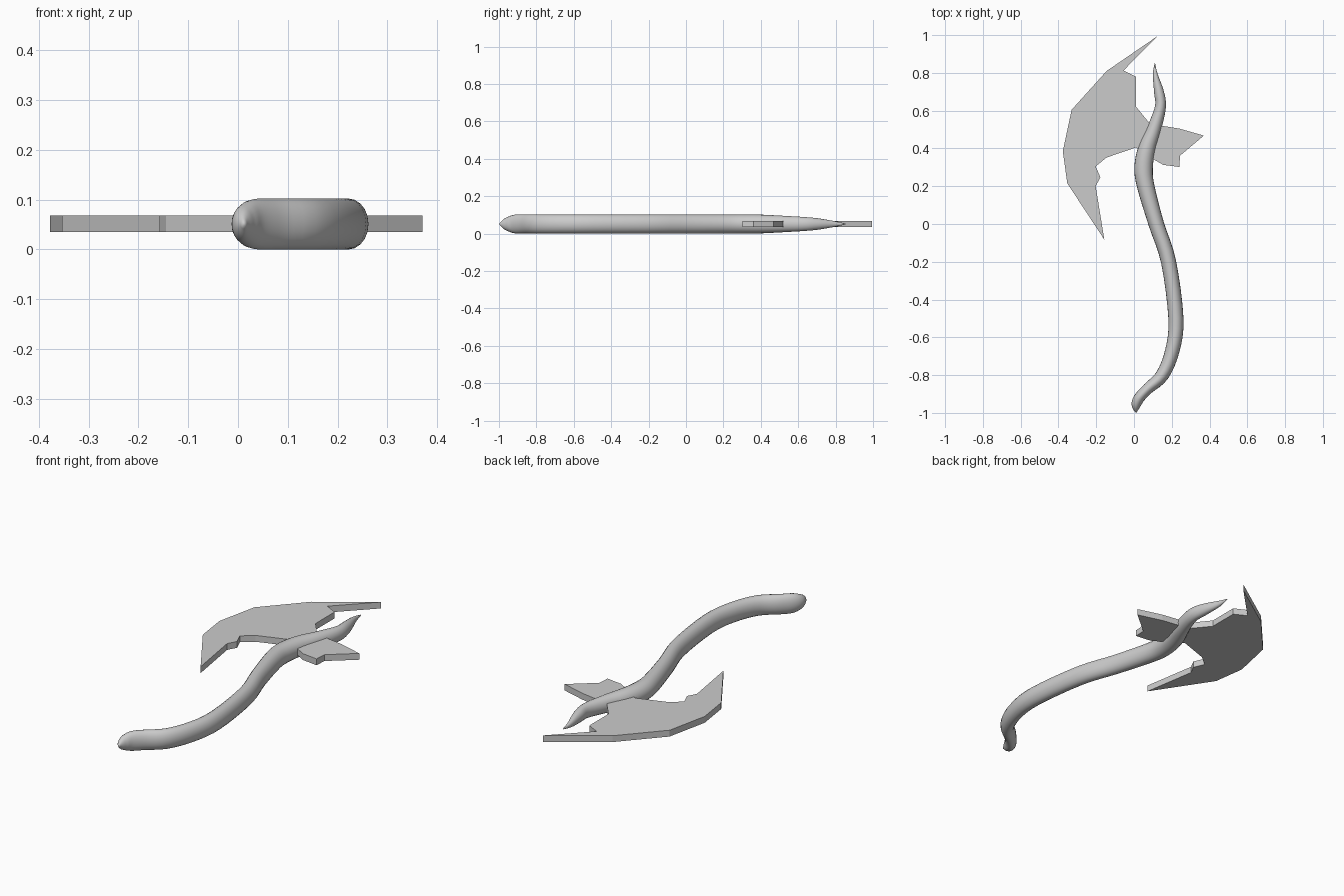
import bpy
import bmesh
import math
from mathutils import Vector

cube = bpy.data.objects.get("Cube")
if cube:
    bpy.data.objects.remove(cube, do_unlink=True)

grey = bpy.data.materials.new("plain grey")
grey.use_nodes = True
colour = (0.6, 0.6, 0.6, 1)
grey.diffuse_color = colour
grey.node_tree.nodes["Principled BSDF"].inputs["Base Color"].default_value = colour

MID_Z = 0.051
SIDES = 20
STEPS = 4


def finish(bm, name):
    bmesh.ops.recalc_face_normals(bm, faces=bm.faces)
    mesh = bpy.data.meshes.new(name)
    bm.to_mesh(mesh)
    bm.free()
    mesh.materials.append(grey)
    obj = bpy.data.objects.new(name, mesh)
    bpy.context.collection.objects.link(obj)
    return obj


def spline(a, b, c, d, t):
    """Smooth curve between b and c."""
    return 0.5 * (2 * b + (c - a) * t + (2 * a - 5 * b + 4 * c - d) * t * t
                  + (3 * b - a - 3 * c + d) * t ** 3)


# Curved handle: centre x, centre y, half width, half height
path = [Vector(p) for p in (
    (0.012, -0.998, 0.003, 0.004), (0.010, -0.975, 0.018, 0.026),
    (0.014, -0.948, 0.027, 0.040), (0.032, -0.915, 0.029, 0.050),
    (0.075, -0.870, 0.030, 0.051), (0.150, -0.800, 0.035, 0.051),
    (0.203, -0.670, 0.038, 0.051), (0.222, -0.500, 0.040, 0.051),
    (0.183, -0.200, 0.040, 0.051), (0.118, 0.000, 0.041, 0.051),
    (0.062, 0.200, 0.046, 0.051), (0.051, 0.300, 0.049, 0.051),
    (0.068, 0.400, 0.046, 0.050), (0.105, 0.500, 0.038, 0.045),
    (0.140, 0.620, 0.029, 0.038), (0.132, 0.700, 0.026, 0.031),
    (0.113, 0.790, 0.013, 0.016), (0.110, 0.853, 0.001, 0.002))]
ends = [2 * path[0] - path[1]] + path + [2 * path[-1] - path[-2]]
rows = [spline(*ends[i:i + 4], s / STEPS)
        for i in range(len(path) - 1) for s in range(STEPS)] + [path[-1]]

bm = bmesh.new()
rings = []
for i, row in enumerate(rows):
    ahead, behind = rows[min(i + 1, len(rows) - 1)], rows[max(i - 1, 0)]
    along = (ahead - behind).xy.normalized()
    ring = []
    for k in range(SIDES):
        angle = math.tau * k / SIDES
        side = math.cos(angle) * row[2]
        ring.append(bm.verts.new((row[0] + along.y * side, row[1] - along.x * side,
                                  MID_Z + math.sin(angle) * row[3])))
    rings.append(ring)
for low, high in zip(rings, rings[1:]):
    for k in range(SIDES):
        n = (k + 1) % SIDES
        bm.faces.new((low[k], low[n], high[n], high[k]))
bm.faces.new(rings[0])
bm.faces.new(rings[-1])
handle = finish(bm, "handle")
for face in handle.data.polygons:
    face.use_smooth = True

# Flat axe head: broad jagged blade on the right, short spike on the left
outline = [
    (0.125, 0.995), (-0.145, 0.81), (-0.33, 0.605), (-0.377, 0.385),
    (-0.353, 0.215), (-0.157, -0.083), (-0.203, 0.20), (-0.178, 0.247),
    (-0.203, 0.305), (-0.145, 0.352), (0.01, 0.405), (0.09, 0.35),
    (0.155, 0.313), (0.24, 0.302), (0.244, 0.362), (0.37, 0.468),
    (0.24, 0.505), (0.085, 0.53), (0.01, 0.622), (0.01, 0.78), (-0.055, 0.813)]
bm = bmesh.new()
base = bm.faces.new([bm.verts.new((x, y, 0.035)) for x, y in outline])
top = bmesh.ops.extrude_face_region(bm, geom=[base], use_keep_orig=True)
bmesh.ops.translate(bm, vec=(0, 0, 0.033),
                    verts=[v for v in top["geom"] if isinstance(v, bmesh.types.BMVert)])
finish(bm, "axe_head")
